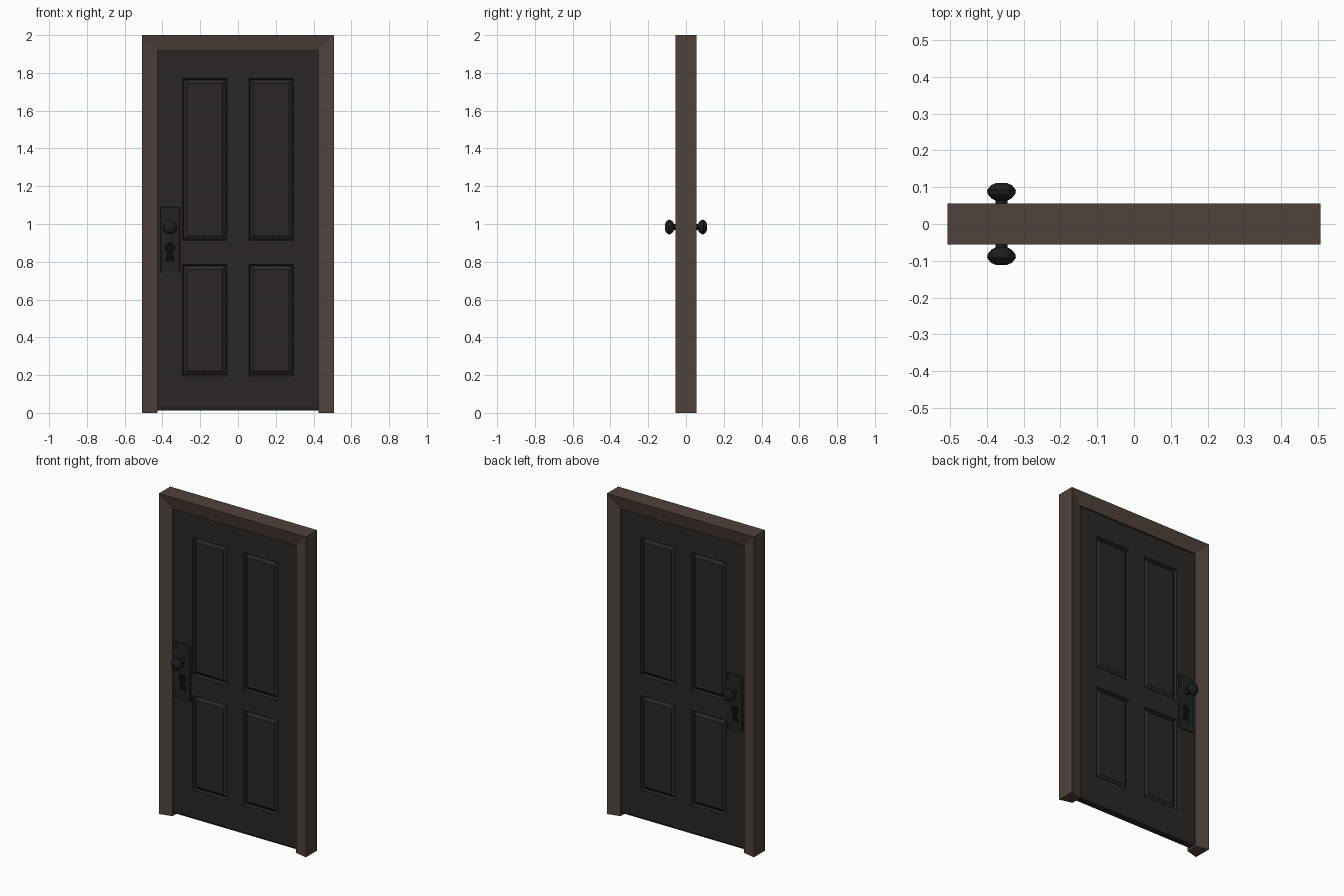
import bpy, bmesh, math
from mathutils import Matrix

if "Cube" in bpy.data.objects:
    bpy.data.objects.remove(bpy.data.objects["Cube"])

FACE = 0.025          # half thickness of the door leaf
KNOB_X, KNOB_Z = -0.36, 0.984


def material(name, rgb):
    m = bpy.data.materials.new(name)
    m.diffuse_color = (*rgb, 1)
    m.use_nodes = True
    m.node_tree.nodes["Principled BSDF"].inputs["Base Color"].default_value = m.diffuse_color
    return m


BROWN = material("brown_wood", (0.080, 0.053, 0.043))
DARK = material("dark_wood", (0.024, 0.019, 0.020))
IRON = material("iron", (0.015, 0.016, 0.016))
KNOB = material("knob_iron", (0.012, 0.012, 0.013))
BLACK = material("black", (0.004, 0.004, 0.004))


def finish(bm, name, mat):
    bmesh.ops.recalc_face_normals(bm, faces=bm.faces)
    me = bpy.data.meshes.new(name)
    bm.to_mesh(me)
    bm.free()
    me.materials.append(mat)
    ob = bpy.data.objects.new(name, me)
    bpy.context.collection.objects.link(ob)
    return ob


# Frame: four-sided section, faces sloping in towards the leaf, swept round the arch
def build_frame():
    bm = bmesh.new()
    section = [(0, -.056), (1, -.036), (1, .036), (0, .056)]   # (outer 0 / inner 1, y)
    outer = [(-.507, 0), (-.507, 2), (.507, 2), (.507, 0)]
    inner = [(-.427, 0), (-.427, 1.917), (.427, 1.917), (.427, 0)]
    rings = [[bm.verts.new(((inner if s else outer)[k][0], y,
                            (inner if s else outer)[k][1])) for s, y in section]
             for k in range(4)]
    for a, b in zip(rings, rings[1:]):
        for j in range(4):
            n = (j + 1) % 4
            bm.faces.new((a[j], a[n], b[n], b[j]))
    bm.faces.new(rings[0])
    bm.faces.new(rings[3])
    finish(bm, "door_frame", BROWN)


# Door leaf: front half with four raised panels, mirrored to the back
def build_leaf():
    bm = bmesh.new()
    xs = [-.428, -.295, -.057, .057, .295, .428]
    zs = [.028, .196, .785, .912, 1.770, 1.918]
    grid = [[bm.verts.new((x, -FACE, z)) for x in xs] for z in zs]
    panels = []
    for r in range(5):
        for c in range(5):
            f = bm.faces.new((grid[r][c], grid[r][c + 1],
                              grid[r + 1][c + 1], grid[r + 1][c]))
            if r % 2 and c % 2:
                panels.append(f)
    bm.normal_update()
    border = [e for e in bm.edges if e.is_boundary]
    # groove, then bevel back up to the raised field
    for thick, depth in ((.010, -.014), (.026, .013)):
        bmesh.ops.inset_individual(bm, faces=panels, thickness=thick, depth=depth)
    # edges, with a chamfer along the bottom
    ext = bmesh.ops.extrude_edge_only(bm, edges=border)
    for v in ext["geom"]:
        if isinstance(v, bmesh.types.BMVert):
            v.co.y = -FACE + .006
            if v.co.z < .05:
                v.co.z = .013
    rim = [e for e in ext["geom"] if isinstance(e, bmesh.types.BMEdge)
           and all(abs(v.co.y + FACE - .006) < 1e-5 for v in e.verts)]
    ext = bmesh.ops.extrude_edge_only(bm, edges=rim)
    for v in ext["geom"]:
        if isinstance(v, bmesh.types.BMVert):
            v.co.y = 0
    geom = bm.verts[:] + bm.edges[:] + bm.faces[:]
    bmesh.ops.mirror(bm, geom=geom, matrix=Matrix(), axis='Y', merge_dist=1e-4)
    bmesh.ops.remove_doubles(bm, verts=bm.verts, dist=1e-5)
    finish(bm, "door_leaf", DARK)


# Flat filled outline (later splines become holes), standing in the xz plane
def plate(name, outlines, y, half, bevel, mat):
    cu = bpy.data.curves.new(name, 'CURVE')
    cu.dimensions = '2D'
    cu.fill_mode = 'BOTH'
    cu.extrude, cu.bevel_depth, cu.offset = half, bevel, -bevel
    cu.bevel_resolution = 0
    for pts in outlines:
        sp = cu.splines.new('POLY')
        sp.points.add(len(pts) - 1)
        for p, (x, z) in zip(sp.points, pts):
            p.co = (x, z, 0, 1)
        sp.use_cyclic_u = True
    cu.materials.append(mat)
    ob = bpy.data.objects.new(name, cu)
    ob.rotation_euler.x = math.pi / 2
    ob.location.y = y
    bpy.context.collection.objects.link(ob)
    bpy.ops.object.select_all(action='DESELECT')
    ob.select_set(True)
    bpy.context.view_layer.objects.active = ob
    bpy.ops.object.convert(target='MESH')


# Keyhole outline: round top with a flared slot
def keyhole():
    pts = [(KNOB_X - .021, .802), (KNOB_X + .021, .802)]
    for k in range(11):
        a = math.radians(-65 + 31 * k)
        pts.append((KNOB_X + .024 * math.cos(a), .873 + .024 * math.sin(a)))
    return pts


# Knob: lathed low-poly profile (radius, distance out from centre plane)
def knob(name, side):
    profile = [(.016, FACE), (.016, .064), (.027, .069), (.038, .082),
               (.039, .092), (.029, .105), (.013, .112), (.0, .112)]
    bm = bmesh.new()
    vs = [bm.verts.new((r, side * y, 0)) for r, y in profile]
    es = [bm.edges.new(p) for p in zip(vs, vs[1:])]
    bmesh.ops.spin(bm, geom=vs + es, cent=(0, 0, 0), axis=(0, 1, 0),
                   angle=math.tau, steps=12)
    bmesh.ops.remove_doubles(bm, verts=bm.verts, dist=1e-4)
    bmesh.ops.translate(bm, verts=bm.verts, vec=(KNOB_X, 0, KNOB_Z))
    finish(bm, name, KNOB)


build_frame()
build_leaf()
rect = [(-.41, .742), (-.308, .742), (-.308, 1.09), (-.41, 1.09)]
for side, label in ((-1, "front"), (1, "back")):
    plate(label + "_lock_plate", [rect, keyhole()], side * (FACE + .001), .003, .002, IRON)
    plate(label + "_keyhole", [keyhole()], side * (FACE + .0005), .001, 0, BLACK)
    knob(label + "_knob", side)
